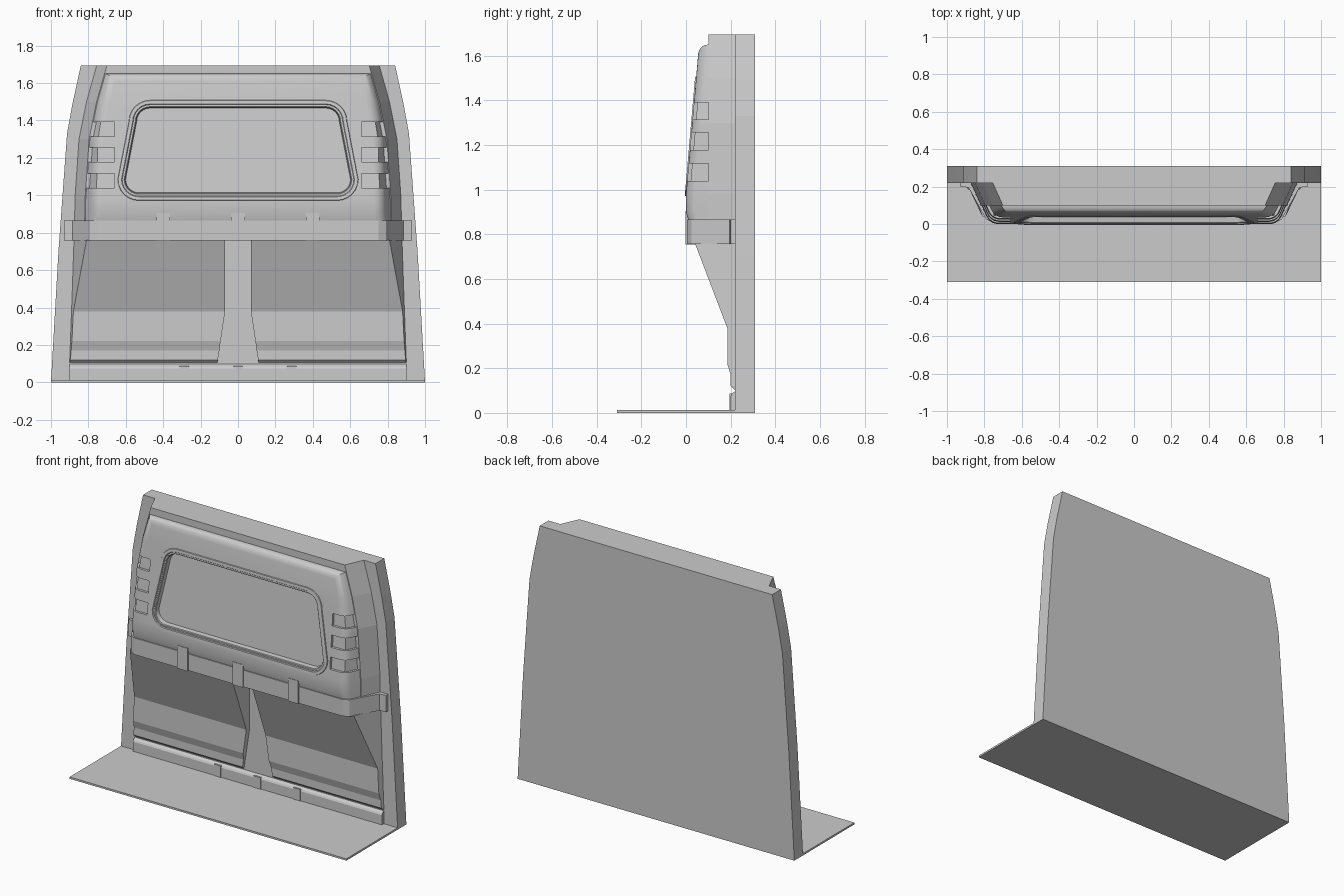
import bpy, bmesh, math

if "Cube" in bpy.data.objects:
    bpy.data.objects.remove(bpy.data.objects["Cube"])


def loft(name, sections, caps=True):
    """Skin a row of closed loops that all have the same point count."""
    bm = bmesh.new()
    rings = [[bm.verts.new(p) for p in s] for s in sections]
    n = len(rings[0])
    for a, b in zip(rings, rings[1:]):
        for i in range(n):
            j = (i + 1) % n
            bm.faces.new((a[i], a[j], b[j], b[i]))
    if caps:
        bm.faces.new(rings[0])
        bm.faces.new(rings[-1])
    bmesh.ops.recalc_face_normals(bm, faces=bm.faces)
    me = bpy.data.meshes.new(name)
    bm.to_mesh(me)
    bm.free()
    ob = bpy.data.objects.new(name, me)
    bpy.context.collection.objects.link(ob)
    return ob


def plan(name, outline, z0, z1):
    return loft(name, [[(x, y, z) for x, y in outline] for z in (z0, z1)])


def box(name, x0, x1, y0, y1, z0, z1):
    return plan(name, [(x0, y0), (x1, y0), (x1, y1), (x0, y1)], z0, z1)


def mirrored(pts):
    return pts + [(-x, y) for x, y in reversed(pts)]


def select(ob):
    bpy.ops.object.select_all(action='DESELECT')
    ob.select_set(True)
    bpy.context.view_layer.objects.active = ob


def cut(ob, cutter):
    select(ob)
    m = ob.modifiers.new("cut", 'BOOLEAN')
    m.operation, m.solver, m.object = 'DIFFERENCE', 'EXACT', cutter
    bpy.ops.object.modifier_apply(modifier=m.name)
    bpy.data.objects.remove(cutter)


def smooth(ob):
    select(ob)
    bpy.ops.object.shade_smooth_by_angle(angle=math.radians(30))


# floor and rear frame
box("floor_plate", -1, 1, -0.31, 0.22, 0, 0.012)
frame = mirrored([(1, 0), (0.96, 0.7), (0.914, 1.33), (0.885, 1.49), (0.84, 1.695)])
loft("rear_frame", [[(x, y, z) for x, z in frame] for y in (0.22, 0.31)])

# upper body: side walls lean inwards towards the front
BASE = [(0.76, 0.875), (0.98, 0.872), (1.3, 0.85), (1.5, 0.81), (1.695, 0.755)]


def side(z, y):
    for (z0, x0), (z1, x1) in zip(BASE, BASE[1:]):
        if z <= z1:
            break
    return x0 + (x1 - x0) * (z - z0) / (z1 - z0) - 0.45 * (0.22 - y)


def slope(z):
    return 0.087 * (z - 0.98)


def slice_at(z, y0, y1, inset=0):
    a, b = side(z, y0) - inset, side(z, y1) - inset
    return [(-a, y0, z), (a, y0, z), (b, y1, z), (-b, y1, z)]


loft("upper_body", [slice_at(z, 0.10, 0.22) for z, _ in BASE])

# pressed bulge with rounded front edges
bulge = loft("pressed_bulge", [slice_at(z, y, 0.2, 0.004) for z, y in
             [(0.8, 0.03), (0.9, 0.0), (0.98, 0.0)] + [(z, slope(z)) for z in (1.3, 1.5, 1.65)]])
bm = bmesh.new()
bm.from_mesh(bulge.data)
edges = [e for e in bm.edges if all(v.co.y < 0.1 for v in e.verts)
         and e.calc_face_angle(0) > math.radians(25)]
bmesh.ops.bevel(bm, geom=edges, offset=0.04, segments=5, profile=0.5,
                affect='EDGES', clamp_overlap=True)
bm.to_mesh(bulge.data)
bm.free()


# window: rounded trapezoid loops, d = inset, off = depth behind the sloped face
def window_loop(d, off):
    r, pts = 0.115 - d, []
    for sx, sz, half, zz, a0 in [(1, 1, 0.585, 1.51, 0), (-1, 1, 0.585, 1.51, 90),
                                 (-1, -1, 0.645, 0.97, 180), (1, -1, 0.645, 0.97, 270)]:
        for i in range(7):
            a = math.radians(a0 + 15 * i)
            x = sx * (half - d - r) + r * math.cos(a)
            z = zz - sz * (d + r) + r * math.sin(a)
            pts.append((x, slope(z) + off, z))
    return pts


cut(bulge, loft("window_cutter", [window_loop(0.03, -0.05), window_loop(0.03, 0.06)]))

# three wrap-around slots pressed into each corner
for zc in (1.353, 1.217, 1.078):
    for s in (1, -1):
        secs = []
        for z in (zc - 0.039, zc + 0.039):
            y = slope(z) + 0.016
            pts = [(0.66, y), (side(z, y) - 0.022, y), (side(z, 0.11) - 0.02, 0.11),
                   (0.95, 0.11), (0.95, -0.06), (0.66, -0.06)]
            secs.append([(s * px, py, z) for px, py in pts])
        cut(bulge, loft("slot_cutter", secs))
smooth(bulge)

smooth(loft("window_trim", [window_loop(d, o) for d, o in
            [(0, 0.004), (0.004, -0.005), (0.022, -0.005), (0.027, 0.002),
             (0.036, 0.002), (0.04, 0.006), (0.044, 0.036)]], caps=False))
loft("window_pane", [window_loop(0.042, 0.034), window_loop(0.042, 0.045)])

# cross band wrapping the body, with ribs
plan("cross_band", mirrored([(0.75, 0.005), (0.79, 0.025), (0.885, 0.195),
                             (0.93, 0.2), (0.93, 0.22)]), 0.757, 0.866)
for x in (-0.4, 0, 0.4):
    box("band_rib", x - 0.037, x + 0.037, -0.003, 0.05, 0.755, 0.905)

# lower panels: z, front y, inner x, outer front x, outer base x
LOWER = [(0.76, 0.04, 0.07, 0.81, 0.877), (0.38, 0.185, 0.07, 0.88, 0.89),
         (0.36, 0.185, 0.072, 0.881, 0.891), (0.22, 0.185, 0.093, 0.888, 0.896),
         (0.17, 0.2, 0.1, 0.892, 0.898), (0.12, 0.2, 0.108, 0.896, 0.9),
         (0.105, 0.215, 0.11, 0.896, 0.9)]
for s, label in ((1, "right"), (-1, "left")):
    loft(label + "_lower_panel", [[(s * xi, y, z), (s * xf, y, z), (s * xb, 0.22, z), (s * xi, 0.22, z)]
                                  for z, y, xi, xf, xb in LOWER])

# sill strip and clips
sill = [(0.2, 0.012), (0.2, 0.075), (0.205, 0.085), (0.219, 0.097), (0.222, 0.097), (0.222, 0.012)]
loft("sill_strip", [[(x, y, z) for y, z in sill] for x in (-0.9, 0.9)])
for x in (-0.287, 0, 0.287):
    box("sill_clip", x - 0.025, x + 0.025, 0.196, 0.22, 0.012, 0.087)
